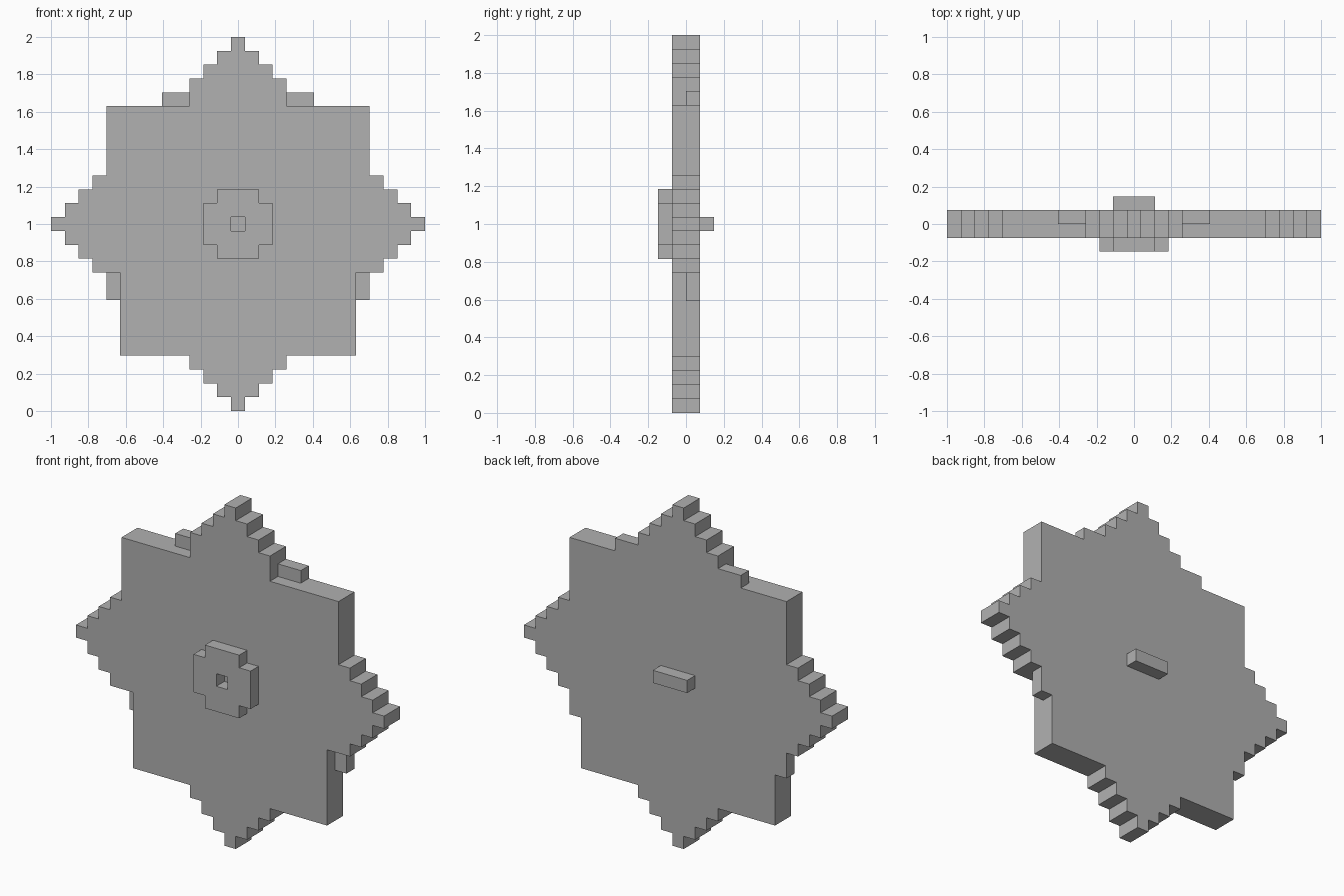
import bpy
import bmesh
import math

cube = bpy.data.objects.get("Cube")
if cube:
    bpy.data.objects.remove(cube, do_unlink=True)

U = 2 / 27      # edge of one block
MID = 13        # middle row

grey = bpy.data.materials.new("plain grey")
grey.use_nodes = True
grey.diffuse_color = (0.44, 0.44, 0.44, 1)
grey.node_tree.nodes["Principled BSDF"].inputs["Base Color"].default_value = grey.diffuse_color


def block_plate(name, cells, front, back):
    """Plate with a stepped outline: cells are (column, row), depth is in blocks."""
    bm = bmesh.new()

    def quad(points):
        bm.faces.new([bm.verts.new((x * U, y * U, z * U)) for x, y, z in points])

    for col, row in cells:
        x0, x1, z0, z1 = col - 0.5, col + 0.5, row, row + 1
        for y in (front, back):
            quad([(x0, y, z0), (x1, y, z0), (x1, y, z1), (x0, y, z1)])
        sides = {
            (-1, 0): (x0, z0, x0, z1), (1, 0): (x1, z0, x1, z1),
            (0, -1): (x0, z0, x1, z0), (0, 1): (x0, z1, x1, z1),
        }
        for (dc, dr), (xa, za, xb, zb) in sides.items():
            if (col + dc, row + dr) not in cells:
                quad([(xa, front, za), (xb, front, zb), (xb, back, zb), (xa, back, za)])
    bmesh.ops.remove_doubles(bm, verts=bm.verts[:], dist=U / 100)
    bmesh.ops.recalc_face_normals(bm, faces=bm.faces[:])
    bmesh.ops.dissolve_limit(bm, angle_limit=math.radians(1),
                             verts=bm.verts[:], edges=bm.edges[:])
    mesh = bpy.data.meshes.new(name)
    bm.to_mesh(mesh)
    bm.free()
    mesh.materials.append(grey)
    obj = bpy.data.objects.new(name, mesh)
    bpy.context.collection.objects.link(obj)
    return obj


# Star body: columns reached on each side of the middle, from the bottom row up
reach = ([0, 1, 2, 3] + [8] * 6 + [10, 11, 12, 13, 12, 11, 10]
         + [9] * 5 + [3, 3, 2, 1, 0])
body = {(c, r) for r, w in enumerate(reach) for c in range(-w, w + 1)}
block_plate("star_body", body, -1, 1)

# Thin tabs on the rear half of the body
for side, sign in (("left", 1), ("right", -1)):
    block_plate(side + "_upper_tab", {(sign * 4, 22), (sign * 5, 22)}, 0, 1)
    block_plate(side + "_lower_tab", {(sign * 9, 8), (sign * 9, 9)}, 0, 1)

# Round front hub with a square hole
hub = {(c, MID + r) for c in range(-2, 3) for r in range(-2, 3)
       if 0 < abs(c) + abs(r) < 4}
block_plate("front_hub", hub, -2, -1)

# Short grip bar on the back
block_plate("back_bar", {(c, MID) for c in (-1, 0, 1)}, 1, 2)
